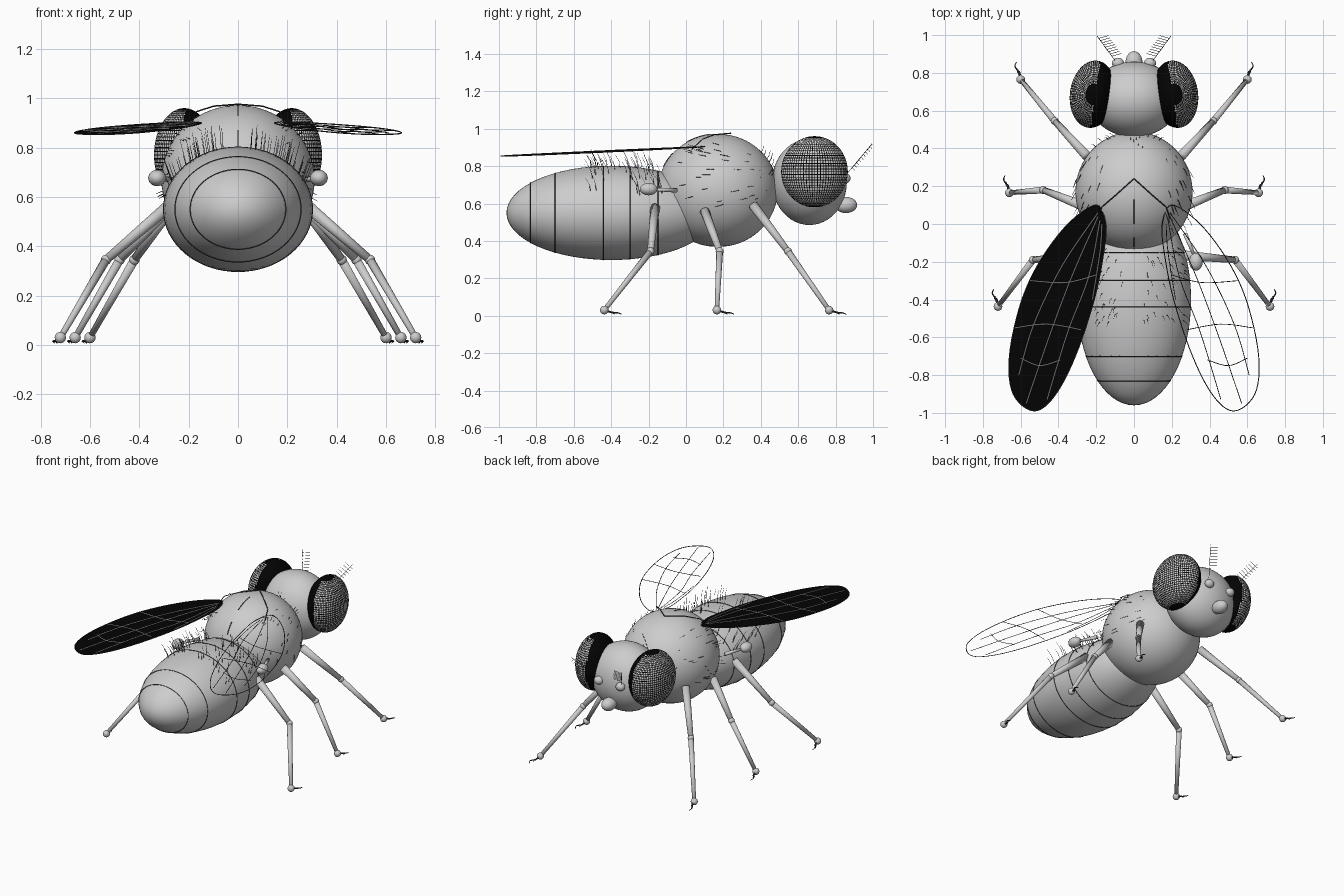
import bpy, bmesh, math, random
from mathutils import Vector, Matrix

random.seed(7)
if "Cube" in bpy.data.objects:
    bpy.data.objects.remove(bpy.data.objects["Cube"], do_unlink=True)


def material(name, value):
    mat = bpy.data.materials.new(name)
    mat.use_nodes = True
    colour = (value, value, value, 1)
    mat.diffuse_color = colour
    mat.node_tree.nodes["Principled BSDF"].inputs["Base Color"].default_value = colour
    return mat


GREY = material("body grey", 0.61)
BLACK = material("black", 0.001)
DARK = material("dark bristle grey", 0.04)


def finish(name, bm, *mats, smooth=True):
    mesh = bpy.data.meshes.new(name)
    for face in bm.faces:
        face.smooth = smooth
    bm.to_mesh(mesh)
    bm.free()
    for mat in mats:
        mesh.materials.append(mat)
    obj = bpy.data.objects.new(name, mesh)
    bpy.context.collection.objects.link(obj)
    return obj


def place(centre, radii, yaw=0):
    return (Matrix.Translation(centre) @ Matrix.Rotation(yaw, 4, "Z")
            @ Matrix.Diagonal((*radii, 1)))


def ellipsoid(name, centre, radii, segments=48):
    bm = bmesh.new()
    bmesh.ops.create_uvsphere(bm, u_segments=segments, v_segments=segments // 2,
                              radius=1, matrix=place(centre, radii))
    return finish(name, bm, GREY)


def limb(name, start, end, r1, r2):
    a, b = Vector(start), Vector(end)
    turn = (b - a).to_track_quat("Z", "Y").to_matrix().to_4x4()
    bm = bmesh.new()
    bmesh.ops.create_cone(bm, cap_ends=True, segments=16, radius1=r1, radius2=r2,
                          depth=(b - a).length,
                          matrix=Matrix.Translation((a + b) / 2) @ turn)
    return finish(name, bm, GREY)


def wires(name, paths, radius, mat, cyclic=False, taper=False):
    """Thin tubes along any number of paths, in one object."""
    curve = bpy.data.curves.new(name, "CURVE")
    curve.dimensions = "3D"
    curve.bevel_depth = radius
    curve.bevel_resolution = 0
    curve.materials.append(mat)
    for path in paths:
        spline = curve.splines.new("POLY")
        spline.points.add(len(path) - 1)
        spline.use_cyclic_u = cyclic
        for i, (point, co) in enumerate(zip(spline.points, path)):
            point.co = (*co, 1)
            point.radius = 1 - 0.7 * i / len(path) if taper else 1
    obj = bpy.data.objects.new(name, curve)
    bpy.context.collection.objects.link(obj)
    return obj


def rounded(points, closed=False, steps=6):
    """Catmull-Rom smoothing of a path."""
    pts = [Vector(p) for p in points]
    n = len(pts)
    pick = (lambda i: pts[i % n]) if closed else (lambda i: pts[max(0, min(n - 1, i))])
    out = []
    for i in range(n if closed else n - 1):
        a, b, c, d = (pick(i + k) for k in (-1, 0, 1, 2))
        for s in range(steps):
            t = s / steps
            out.append(b + (c - a) * t / 2 + (a - b * 2.5 + c * 2 - d / 2) * t * t
                       + (b * 1.5 - a / 2 - c * 1.5 + d / 2) * t ** 3)
    return out if closed else out + [pts[-1]]


# Body masses
ABDOMEN = (Vector((0, -0.4, 0.55)), Vector((0.302, 0.56, 0.252)))
THORAX = (Vector((0, 0.17, 0.67)), Vector((0.31, 0.32, 0.302)))
HEAD = (Vector((0, 0.66, 0.715)), Vector((0.24, 0.2, 0.23)))
ellipsoid("abdomen", *ABDOMEN, 64)
ellipsoid("thorax", *THORAX, 64)
ellipsoid("head", *HEAD)
ellipsoid("proboscis", (0, 0.855, 0.592), (0.045, 0.06, 0.043), 24)

# Abdomen segment rings
rings = []
for y in (-0.83, -0.7, -0.44, -0.3, -0.15):
    c, r = ABDOMEN
    s = math.sqrt(1 - ((y - c.y) / r.y) ** 2)
    rings.append([(r.x * s * math.cos(a), y, c.z + r.z * s * math.sin(a))
                  for a in (math.tau * i / 64 for i in range(64))])
wires("abdomen_rings", rings, 0.0028, DARK, cyclic=True)


# Compound eyes: black globes with grey facets on the outer side
def eye(side, sx):
    bm = bmesh.new()
    bmesh.ops.create_uvsphere(bm, u_segments=72, v_segments=40, radius=1)
    facets = []
    for face in bm.faces:
        face.material_index = 1
        c = face.calc_center_median()
        if c.x * sx > -0.12 and abs(c.z) < 0.95:
            facets.append(face)
    bmesh.ops.inset_individual(bm, faces=facets, thickness=0.21, use_relative_offset=True)
    for face in facets:
        face.material_index = 0
    bm.transform(place((0.218 * sx, 0.687, 0.77), (0.121, 0.179, 0.19), 0.14 * sx))
    finish(side + "_eye", bm, GREY, BLACK)


# Wing layout in plan; height follows a gentle slope
OUTLINE = [(.2, .1), (.35, 0), (.5, -.2), (.6, -.42), (.66, -.7), (.64, -.9), (.53, -.99),
           (.42, -.91), (.31, -.7), (.21, -.4), (.16, -.15), (.15, 0)]
VEINS = [[(.19, .06), (.38, -.22), (.53, -.53), (.61, -.8)],
         [(.19, .04), (.33, -.28), (.45, -.6), (.57, -.95)],
         [(.18, .02), (.24, -.28), (.35, -.57), (.46, -.93)],
         [(.17, 0), (.18, -.15), (.22, -.4)],
         [(.55, -.3), (.36, -.31), (.2, -.27)],
         [(.63, -.55), (.46, -.53), (.28, -.56)],
         [(.6, -.71), (.5, -.75), (.39, -.72)]]


def wing(side, sx):
    def lift(p):
        return (p[0] * sx, p[1], 0.904 + 0.04 * p[1] - 0.02 * p[0])
    border = rounded([lift(p) for p in OUTLINE], closed=True)
    vein_mat, thickness = (GREY, 0.003) if sx < 0 else (DARK, 0.002)
    wires(side + "_wing_border", [border], 0.0025, DARK, cyclic=True)
    wires(side + "_wing_veins", [rounded([lift(p) for p in v]) for v in VEINS],
          thickness, vein_mat)
    if sx < 0:
        bm = bmesh.new()
        face = bm.faces.new([bm.verts.new(p) for p in border])
        face.normal_update()
        if face.normal.z < 0:
            face.normal_flip()
        finish(side + "_wing_membrane", bm, BLACK, smooth=False)


# Hip, knee and ankle of each leg on the left
LEGS = {"front": [(.25, .36, .59), (.42, .545, .345), (.6, .765, .03)],
        "middle": [(.28, .1, .56), (.48, .18, .345), (.66, .165, .03)],
        "rear": [(.26, -.165, .58), (.535, -.19, .345), (.72, -.437, .03)]}


def leg(name, joints, sx):
    hip, knee, ankle = (Vector((x * sx, y, z)) for x, y, z in joints)
    limb(name + "_femur", hip, knee, 0.026, 0.017)
    limb(name + "_tibia", knee, ankle, 0.018, 0.012)
    ellipsoid(name + "_knee", knee, (0.021,) * 3, 16)
    ellipsoid(name + "_ankle", ankle, (0.023,) * 3, 16)
    claws = []
    for reach in (0.6, 1):
        steps = ((0, 0, 0), (.012, .04, -.012), (.03, .07 * reach, -.014),
                 (.022, .092 * reach, -.022))
        claws.append(rounded([ankle + Vector((x * sx * reach, y, z)) for x, y, z in steps]))
    wires(name + "_claws", claws, 0.006, DARK, taper=True)


# Feathered antenna on a round base
def antenna(side, sx):
    ellipsoid(side + "_antenna_base", (0.085 * sx, 0.852, 0.735), (0.032, 0.028, 0.028), 20)
    root, tip = Vector((0.1 * sx, 0.865, 0.765)), Vector((0.195 * sx, 0.995, 0.92))
    paths = [[root, tip]]
    for i in range(2, 11):
        p = root.lerp(tip, i / 11)
        paths.append([p, p + Vector((-0.05 * sx, 0.014, 0.012))])
        paths.append([p, p + Vector((0.01 * sx, 0.012, -0.015))])
    wires(side + "_antenna_plume", paths, 0.0013, DARK)


for side, sx in (("left", 1), ("right", -1)):
    eye(side, sx)
    wing(side, sx)
    antenna(side, sx)
    for pair, joints in LEGS.items():
        leg(f"{side}_{pair}_leg", joints, sx)
    # Balancing club behind the wing
    limb(side + "_haltere_stalk", (.27 * sx, -.05, .67), (.32 * sx, -.17, .675), .012, .008)
    ellipsoid(side + "_haltere_club", (.328 * sx, -.2, .677), (.036, .047, .033), 24)
    # Wing hinge line over the thorax
    hinge = [(0, .24, .976), (.1 * sx, .15, .968), (.17 * sx, .09, .945), (.19 * sx, .03, .89)]
    wires(side + "_wing_hinge", [hinge], 0.003, DARK)


# Midline marks on the thorax
def on_surface(mass, x, y):
    c, r = mass
    u, v = (x - c.x) / r.x, (y - c.y) / r.y
    return Vector((x, y, c.z + r.z * math.sqrt(max(0, 1 - u * u - v * v))))


marks = [[on_surface(THORAX, 0, a + (b - a) * i / 5) for i in range(6)]
         for a, b in ((0, 0.13), (-0.12, -0.07))]
wires("thorax_midline", marks, 0.003, DARK)


# Bristles
def bristles(name, mass, count, y_range, angles, lean, length):
    c, r = mass
    paths = []
    for i in range(count):
        y = random.uniform(*y_range)
        a = math.radians(random.uniform(*angles))
        s = math.sqrt(max(0, 1 - ((y - c.y) / r.y) ** 2))
        flip = 1 if i % 2 else -1
        n = Vector((flip * math.sin(a), 0, math.cos(a)))
        root = Vector((n.x * r.x * s, y, c.z + n.z * r.z * s))
        way = (n * 0.35 + Vector(lean)).normalized() * length * random.uniform(0.6, 1.1)
        paths.append([root, root + way * 0.5, root + way + Vector((0, -0.15, 0)) * length])
    wires(name, paths, 0.0015, DARK, taper=True)


bristles("abdomen_bristles", ABDOMEN, 76, (-0.53, -0.12), (10, 70), (0, -0.15, 0.7), 0.1)
bristles("thorax_bristles", THORAX, 70, (-0.03, 0.44), (35, 105), (0, -0.5, -0.1), 0.045)
bristles("collar_bristles", THORAX, 16, (0.4, 0.47), (0, 90), (0, 0.3, 0.2), 0.05)
